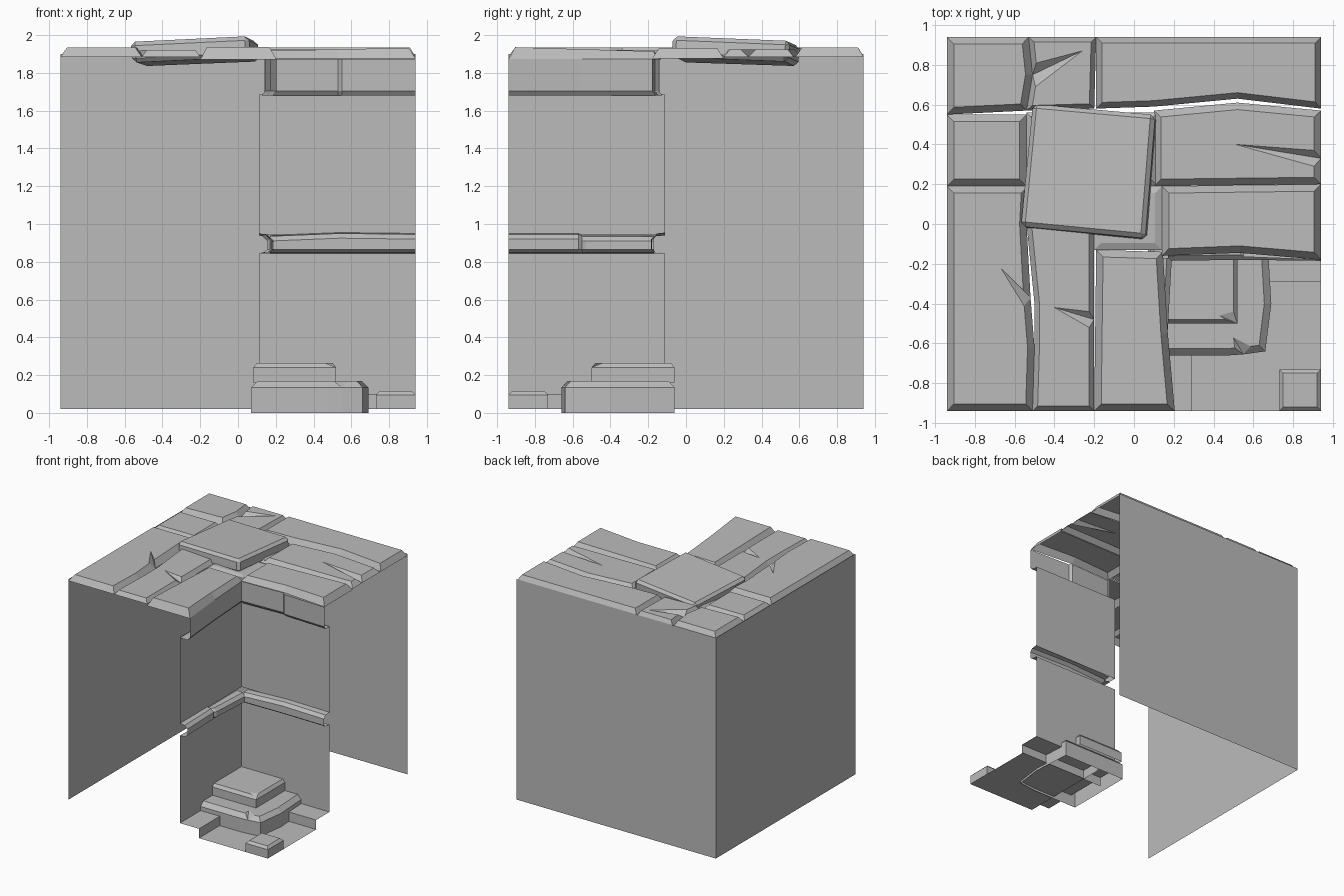
import bpy
from mathutils import Vector

cube = bpy.data.objects.get("Cube")
if cube:
    bpy.data.objects.remove(cube, do_unlink=True)

stone = bpy.data.materials.new("stone_grey")
stone.use_nodes = True
GREY = (0.5, 0.5, 0.5, 1)
stone.diffuse_color = GREY
stone.node_tree.nodes["Principled BSDF"].inputs["Base Color"].default_value = GREY


def make(name, verts, faces):
    mesh = bpy.data.meshes.new(name)
    mesh.from_pydata(verts, [], faces)
    mesh.materials.append(stone)
    obj = bpy.data.objects.new(name, mesh)
    bpy.context.collection.objects.link(obj)
    return obj


def swap(p):
    """Mirror across the diagonal that runs through the inner corner."""
    return (-p[1], -p[0], p[2])


def strip(name, rows, mirrored=False):
    """Skin a grid of point rows into one sheet."""
    n = len(rows[0])
    verts = [swap(p) if mirrored else p for r in rows for p in r]
    faces = [(i * n + j, i * n + j + 1, (i + 1) * n + j + 1, (i + 1) * n + j)
             for i in range(len(rows) - 1) for j in range(n - 1)]
    if mirrored:
        faces = [f[::-1] for f in faces]
    return make(name, verts, faces)


def slab(name, outline, top, edge=1.885, inset=0.035, tilt=(0, 0), skirt=None, crack=0.04):
    """Chamfered slab; an outline point with four values also carries a crack to a tip."""
    pts = [Vector(p[:2]) for p in outline]
    n = len(pts)
    outer, inner = [], []
    for i, p in enumerate(pts):
        d1 = (p - pts[i - 1]).normalized()
        d2 = (pts[(i + 1) % n] - p).normalized()
        n1, n2 = Vector((-d1.y, d1.x)), Vector((-d2.y, d2.x))
        q = p + (n1 + n2) * inset / (1 + n1.dot(n2))
        ring = [q]
        if len(outline[i]) == 4:
            ring = [q - d1 * crack, Vector(outline[i][2:]), q + d2 * crack]
        outer += [i] * len(ring)
        inner += ring
    c = sum(pts, Vector((0, 0))) / n
    verts = [(p.x, p.y, edge) for p in pts]
    verts += [(q.x, q.y, top + (q.x - c.x) * tilt[0] + (q.y - c.y) * tilt[1]) for q in inner]
    m = len(inner)
    faces = [tuple(range(n, n + m))]
    for i in range(m):
        j = (i + 1) % m
        face = [outer[i], outer[j], n + j, n + i]
        faces.append(tuple(dict.fromkeys(face)))
    if skirt is not None:
        verts += [(p.x, p.y, skirt) for p in pts]
        faces += [(n + m + i, n + m + (i + 1) % n, (i + 1) % n, i) for i in range(n)]
    return make(name, verts, faces)


def box(x0, x1, y0, y1):
    return [(x0, y0), (x1, y0), (x1, y1), (x0, y1)]


E = 0.94    # tile half width
W = 0.11    # inner wall distance

# Outer back wall and left wall
strip("back_wall", [[(E, E, 0.02), (-E, E, 0.02)], [(E, E, 1.9), (-E, E, 1.9)]])
strip("left_wall", [[(-E, E, 0.02), (-E, -E, 0.02)], [(-E, E, 1.9), (-E, -E, 1.9)]])

# Top paving: left column
slab("left_front_slab", [(-E, -E), (-0.51, -E), (-0.5, -0.62), (-0.52, -0.37, -0.67, -0.22),
                         (-0.54, 0), (-0.53, 0.19), (-E, 0.19)], 1.935)
slab("left_middle_slab", box(-E, -0.54, 0.19, 0.55), 1.925)
slab("left_back_slab", [(-E, 0.55), (-0.54, 0.57), (-0.51, 0.75), (-0.53, E), (-E, E)], 1.935)

# Top paving: middle column
slab("middle_front_slab", [(-0.51, -E), (-0.2, -E), (-0.2, -0.48, -0.4, -0.42), (-0.2, 0.19),
                           (-0.53, 0.19), (-0.54, 0), (-0.5, -0.4), (-0.5, -0.62)],
     1.92, inset=0.025)
slab("middle_slab", box(-0.54, 0.12, 0.19, 0.56), 1.91)
slab("middle_back_slab", [(-0.54, 0.57), (-0.2, 0.58), (-0.19, E), (-0.53, E),
                          (-0.51, 0.75, -0.26, 0.87)], 1.93, inset=0.025, crack=0.06)

# Top paving: inner corner and right arm
slab("corner_slab", box(-0.2, 0.14, -0.13, 0.19), 1.9)
slab("front_lip_slab", [(-0.2, -E), (0.205, -E), (0.17, -0.55), (0.145, -0.14), (-0.19, -0.13)],
     1.925, edge=1.87, tilt=(0, -0.03))
slab("right_back_slab", [(-0.19, 0.58), (0.1, 0.59), (0.52, 0.63), (E, 0.58), (E, E), (-0.19, E)],
     1.935, inset=0.03)
slab("right_middle_slab", [(0.1, 0.19), (E, 0.2), (E, 0.33, 0.51, 0.4), (E, 0.57), (0.52, 0.61),
                           (0.1, 0.57)], 1.925, inset=0.035)
slab("right_lip_slab", [(0.14, -0.16), (0.53, -0.145), (E, -0.18), (E, 0.2), (0.14, 0.19)],
     1.925, edge=1.875, tilt=(0.02, 0))

# Tilted cap stone on the corner
top = [(-0.57, -0.01, 1.965), (0.055, -0.07, 1.995), (0.105, 0.55, 1.97), (-0.51, 0.605, 1.945)]
low = [(x + 0.01, y - 0.01, z - 0.11) for x, y, z in top]
cap = make("cap_stone", top + low, [(0, 1, 2, 3), (7, 6, 5, 4)] +
           [(i + 4, (i + 1) % 4 + 4, (i + 1) % 4, i) for i in range(4)])
bevel = cap.modifiers.new("chamfer", "BEVEL")
bevel.width, bevel.segments = 0.022, 1

# Inner walls, overhanging lips, ledges and footings on both arms
front_lip = [(0.205, -E), (0.17, -0.55), (0.145, -0.14)]
right_lip = [(0.18, -E), (0.165, -0.55), (0.145, -0.53), (0.16, -0.14)]
front_ledge = [(0.18, -E, 0), (0.17, -0.57, 0), (0.155, -0.55, -0.01), (0.17, -0.53, -0.01),
               (0.19, -0.17, -0.01)]
right_ledge = [(0.185, -E, 0), (0.18, -0.54, 0.005), (0.185, -0.17, -0.01)]

for side, lip, ledge in (("front", front_lip, front_ledge), ("right", right_lip, right_ledge)):
    flip = side == "right"
    for part, low_z, high_z in (("lower", 0.1, 0.845), ("upper", 0.945, 1.685)):
        strip(f"{side}_{part}_inner_wall",
              [[(W, -E, low_z), (W, -W, low_z)], [(W, -E, high_z), (W, -W, high_z)]][::-1], flip)
    strip(f"{side}_lip",
          [[(x, y, 1.873), (x, y, 1.705), (x - 0.02, y, 1.68), (W, y, 1.68)] for x, y in lip], flip)
    strip(f"{side}_ledge",
          [[(W, y, 0.95 + h), (x - 0.025, y, 0.945 + h), (x, y, 0.92 + h),
            (x, y, 0.865), (x - 0.02, y, 0.85), (W, y, 0.845)] for x, y, h in ledge], flip)
    strip(f"{side}_footing",
          [[(W, y, 0.1), (0.29, y, 0.1), (0.29, y, 0.02)] for y in (-E, -W)], flip)

# Floor and stacked stones in the inner corner
strip("floor", [[(0.29, -E, 0.02), (E, -E, 0.02)], [(0.29, -0.28, 0.02), (E, -0.28, 0.02)]][::-1])
slab("large_corner_stone", [(0.07, -0.66), (0.48, -0.66), (0.55, -0.655, 0.5, -0.57),
                            (0.66, -0.64), (0.69, -0.4), (0.67, -0.06), (0.07, -0.06)],
     0.17, edge=0.135, skirt=0)
slab("small_corner_stone", [(0.08, -0.5), (0.45, -0.5), (0.52, -0.5, 0.43, -0.46),
                            (0.52, -0.43), (0.52, -0.06), (0.08, -0.06)],
     0.265, edge=0.24, inset=0.02, skirt=0.16)
slab("floor_stone", box(0.73, E, -E, -0.73), 0.115, edge=0.095, inset=0.02, skirt=0.02)
